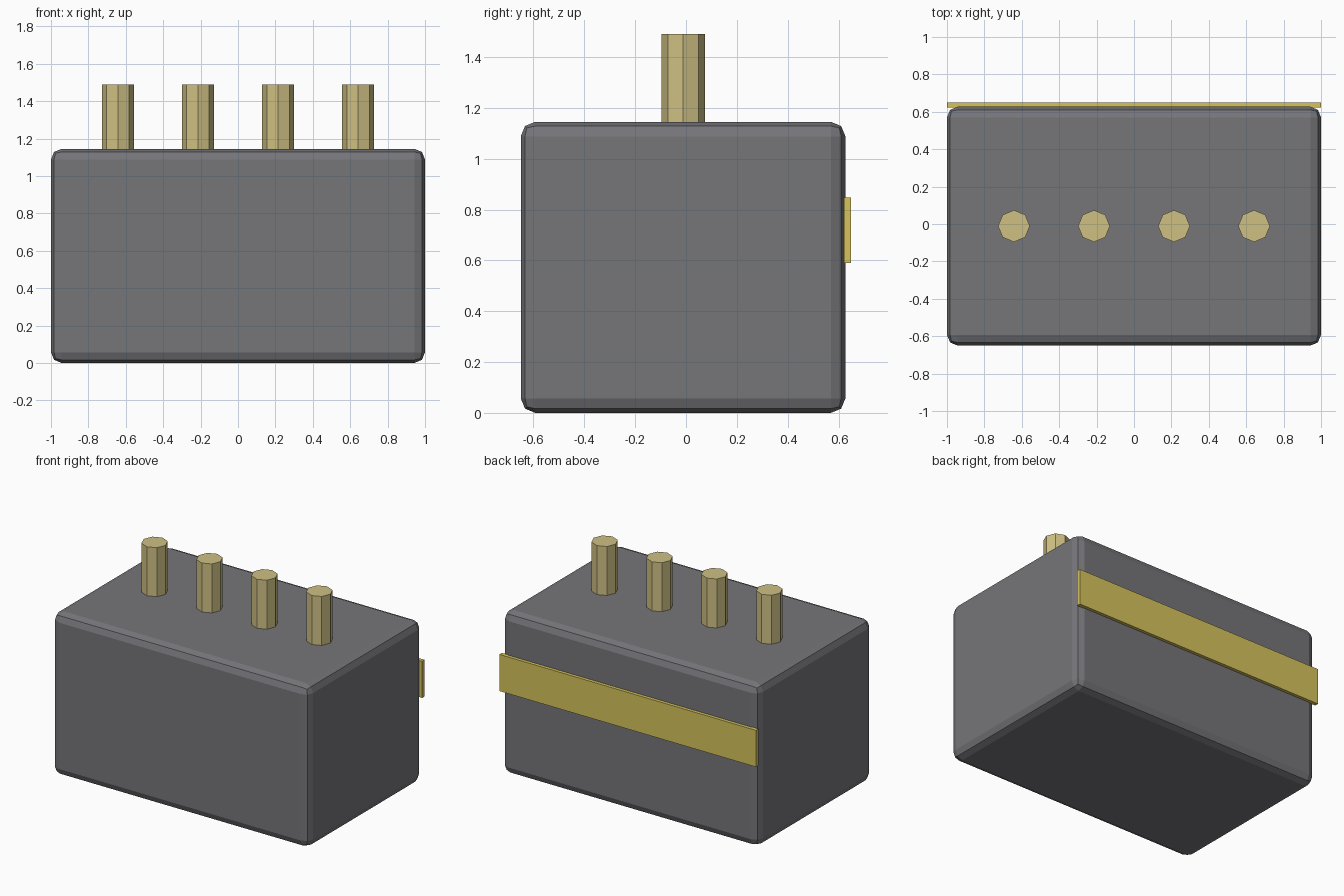
import bpy

if "Cube" in bpy.data.objects:
    bpy.data.objects.remove(bpy.data.objects["Cube"])


def material(name, color):
    m = bpy.data.materials.new(name)
    m.diffuse_color = (*color, 1)
    m.use_nodes = True
    m.node_tree.nodes["Principled BSDF"].inputs["Base Color"].default_value = m.diffuse_color
    return m


def box(name, lo, hi, mat):
    bpy.ops.mesh.primitive_cube_add(
        size=1, location=[(a + b) / 2 for a, b in zip(lo, hi)])
    ob = bpy.context.object
    ob.name = name
    ob.scale = [b - a for a, b in zip(lo, hi)]
    bpy.ops.object.transform_apply(location=False, rotation=False, scale=True)
    ob.data.materials.append(mat)
    return ob


dark = material("dark_casing", (0.18, 0.18, 0.195))
brass = material("brass", (0.62, 0.53, 0.23))
yellow = material("yellow", (0.68, 0.55, 0.11))

# Rounded casing
TOP = 1.145
body = box("casing", (-1, -0.65, 0), (1, 0.627, TOP), dark)
bev = body.modifiers.new("rounded_edges", "BEVEL")
bev.width = 0.057
bev.segments = 2

# Yellow band across the back
box("back_band", (-1, 0.622, 0.59), (1, 0.65, 0.848), yellow)

# Row of octagonal terminals on top
PIN_TOP = 1.49
for i in range(4):
    bpy.ops.mesh.primitive_cylinder_add(
        vertices=8, radius=0.085, depth=PIN_TOP - TOP,
        location=(-0.642 + 0.428 * i, -0.011, (PIN_TOP + TOP) / 2))
    pin = bpy.context.object
    pin.name = f"terminal_{i + 1}"
    pin.data.materials.append(brass)
